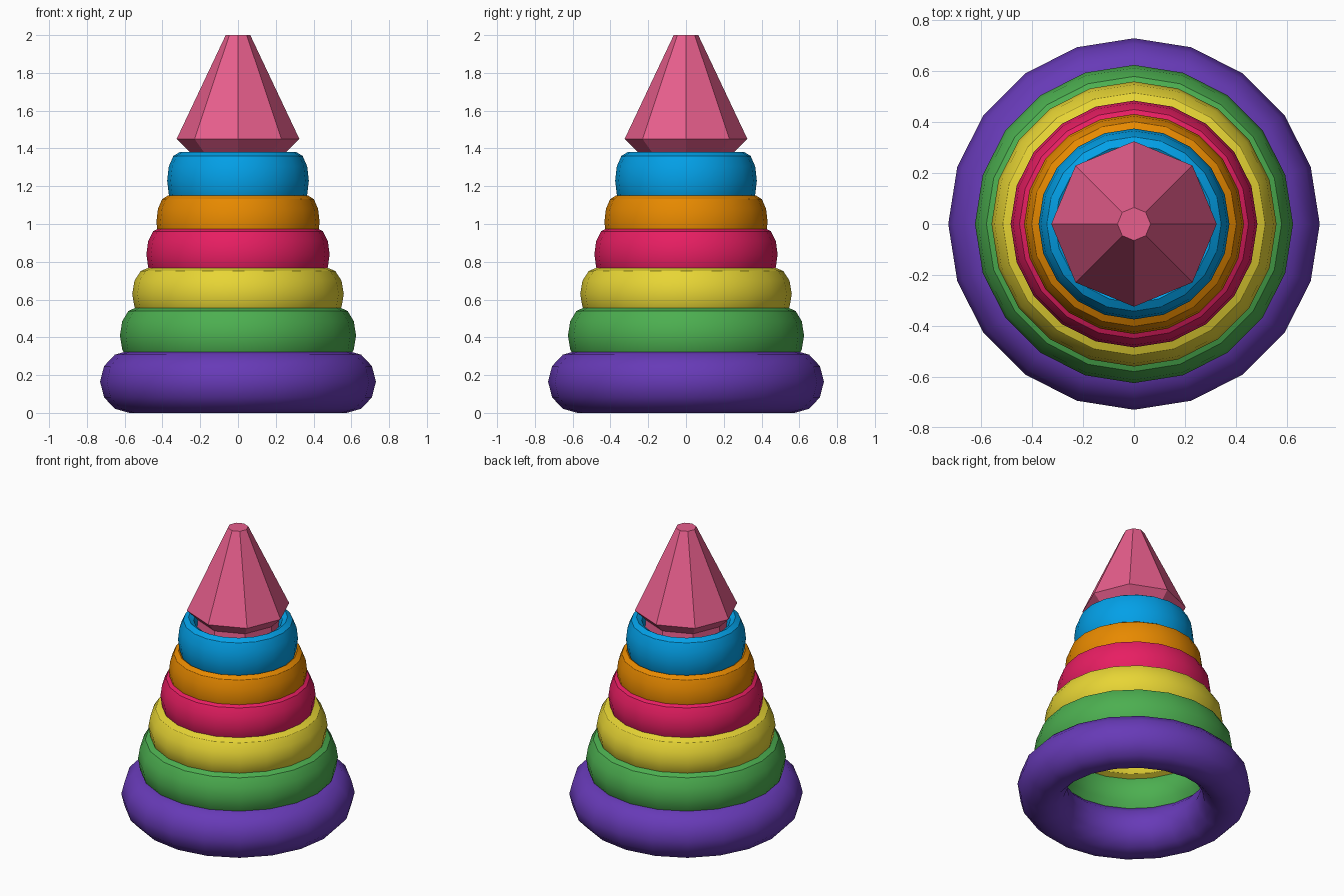
import bpy
import bmesh
from math import radians, cos, sin, pi

cube = bpy.data.objects.get("Cube")
if cube:
    bpy.data.objects.remove(cube, do_unlink=True)


def linear(c):
    c /= 255
    return c / 12.92 if c <= 0.04045 else ((c + 0.055) / 1.055) ** 2.4


def material(name, hex_code):
    rgb = [linear(v) for v in bytes.fromhex(hex_code)]
    mat = bpy.data.materials.new(name)
    mat.use_nodes = True
    mat.diffuse_color = (*rgb, 1)
    mat.node_tree.nodes["Principled BSDF"].inputs["Base Color"].default_value = (*rgb, 1)
    return mat


def ring(name, hex_code, outer, width, top, half_height):
    """Torus stretched in height, with its crest at the given top."""
    bpy.ops.mesh.primitive_torus_add(
        major_segments=20, minor_segments=12,
        major_radius=outer - width, minor_radius=width)
    obj = bpy.context.object
    obj.name = name
    for v in obj.data.vertices:
        v.co.z = v.co.z * half_height / width + top - half_height
    obj.data.materials.append(material(name.replace("ring", "plastic"), hex_code))
    bpy.ops.object.shade_smooth_by_angle(angle=radians(33))


# Stacked rings: name, colour, outer radius, section half width, top, half height
RINGS = [
    ("purple_ring", "673AB7", 0.73, 0.155, 0.33, 0.165),
    ("green_ring", "4CAF50", 0.625, 0.09, 0.56, 0.15),
    ("yellow_ring", "FFEB3B", 0.56, 0.09, 0.77, 0.14),
    ("red_ring", "E91E63", 0.485, 0.07, 0.98, 0.14),
    ("orange_ring", "FF9800", 0.432, 0.06, 1.15, 0.14),
    ("blue_ring", "03A9F4", 0.375, 0.065, 1.38, 0.15),
]
for spec in RINGS:
    ring(*spec)

# Eight-sided pointed cap with a short neck seated in the top ring
SIDES = 8
PROFILE = [(0.265, 1.28), (0.255, 1.38), (0.325, 1.45), (0.065, 2.0)]
bm = bmesh.new()
loops = [[bm.verts.new((r * cos(2 * pi * i / SIDES), r * sin(2 * pi * i / SIDES), z))
          for i in range(SIDES)] for r, z in PROFILE]
for low, high in zip(loops, loops[1:]):
    for i in range(SIDES):
        j = (i + 1) % SIDES
        bm.faces.new((low[i], low[j], high[j], high[i]))
bm.faces.new(loops[-1])
bm.faces.new(loops[0][::-1])
mesh = bpy.data.meshes.new("cone_cap")
bm.to_mesh(mesh)
bm.free()
mesh.materials.append(material("pink_plastic", "F06292"))
bpy.context.collection.objects.link(bpy.data.objects.new("cone_cap", mesh))
